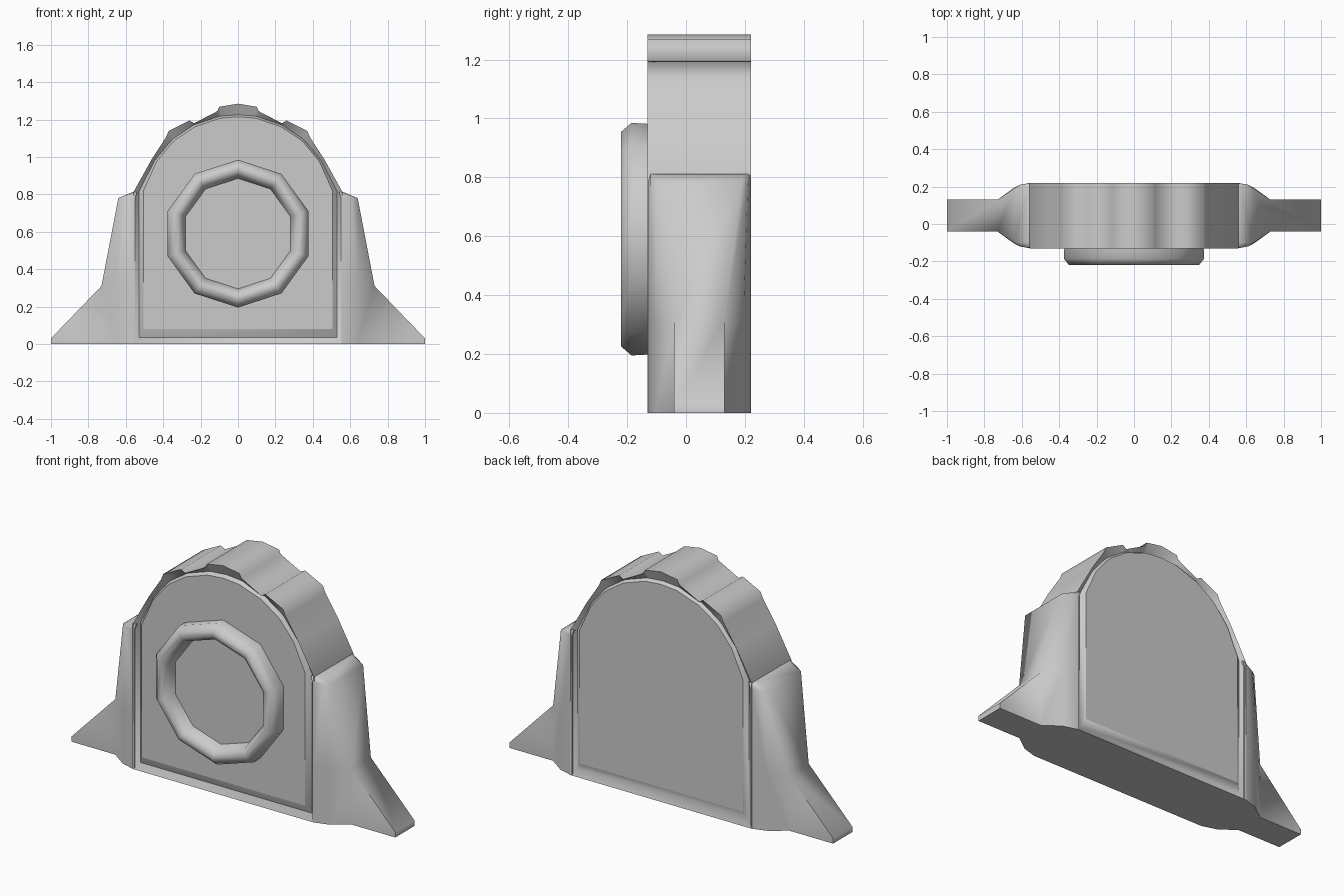
import bpy, bmesh, math

if "Cube" in bpy.data.objects:
    bpy.data.objects.remove(bpy.data.objects["Cube"])


def loft(name, loops, mirror=False, angle=60, crisp_caps=True, edit=None):
    """Bridge equal-length closed loops and cap both ends."""
    bm = bmesh.new()
    rows = [[bm.verts.new(p) for p in loop] for loop in loops]
    for a, b in zip(rows, rows[1:]):
        for i in range(len(a)):
            j = (i + 1) % len(a)
            bm.faces.new((a[i], a[j], b[j], b[i]))
    caps = [bm.faces.new(rows[0]), bm.faces.new(rows[-1])]
    bm.edges.index_update()
    cap_edges = {e.index for f in caps for e in f.edges}
    if edit:
        edit(bm)
    bmesh.ops.recalc_face_normals(bm, faces=bm.faces)
    me = bpy.data.meshes.new(name)
    bm.to_mesh(me)
    bm.free()
    ob = bpy.data.objects.new(name, me)
    bpy.context.collection.objects.link(ob)
    if mirror:
        ob.modifiers.new("mirror", 'MIRROR').use_mirror_merge = False
    bpy.ops.object.select_all(action='DESELECT')
    ob.select_set(True)
    bpy.context.view_layer.objects.active = ob
    bpy.ops.object.shade_smooth_by_angle(angle=math.radians(angle))
    if crisp_caps:
        for i in cap_edges:
            me.edges[i].use_edge_sharp = True
    return ob


def both_sides(half):
    """Complete a right-half profile that ends on the centre line."""
    return half + [(-x, z) for x, z in half[-2::-1]]


# arched case with raised crown stones and a shallow groove framing each panel
half = [(.56, 0), (.56, .81), (.46, .99), (.385, 1.105), (.37, 1.14),
        (.26, 1.195), (.235, 1.18), (.11, 1.245), (.10, 1.268), (0, 1.285)]
outer = both_sides(half)


def arch(r, side, base, shoulder):
    """Plain arch with one point for each point of the outer profile."""
    pts = [(side, base), (side, shoulder)]
    for x, z in half[2:]:
        a = math.atan2(z - .70, x)
        pts.append((r * math.cos(a), .70 + r * math.sin(a)))
    return both_sides(pts)


def at(profile, y):
    return [(x, y, z) for x, z in profile]


panel = arch(.515, .505, .08, .82)
groove = arch(.526, .53, .035, .815)
loft("clock_case", [at(panel, .22), at(groove, .20), at(outer, .22),
                    at(outer, -.13), at(groove, -.105), at(panel, -.13)])

# ten-sided dial ring with a sunken dial face
profile = [(.39, -.10), (.395, -.185), (.365, -.22), (.335, -.22), (.31, -.20), (.295, -.15)]
loft("dial_ring", [[(r * math.sin(i * math.tau / 10), y, .59 + r * math.cos(i * math.tau / 10))
                    for i in range(10)] for r, y in profile])

# tapered side buttresses running out into sloping feet
MID = .045


def section(z, pts):
    front = [(x, MID - h, z) for x, h in pts]
    return front + [(x, MID + h, z) for x, h in reversed(pts)]


def pull_foot(bm):
    face = max(bm.faces, key=lambda f: f.calc_center_median().x)
    tip = bmesh.ops.extrude_face_region(bm, geom=[face])["geom"]
    for v in tip:
        if isinstance(v, bmesh.types.BMVert):
            v.co.x = 1
            v.co.z = .03 if v.co.z > .1 else 0
    if face.is_valid:
        bmesh.ops.delete(bm, geom=[face], context='FACES_ONLY')


low = [(.55, .174), (.56, .174), (.64, .15), (.73, .085)]
high = [(.55, .174), (.56, .174), (.61, .165), (.64, .145)]
crown = [(.54, .174), (.55, .174), (.56, .165), (.565, .145)]
loft("side_buttress", [section(0, low), section(.31, low), section(.78, high),
                       section(.812, crown)],
     mirror=True, angle=80, crisp_caps=False, edit=pull_foot)
